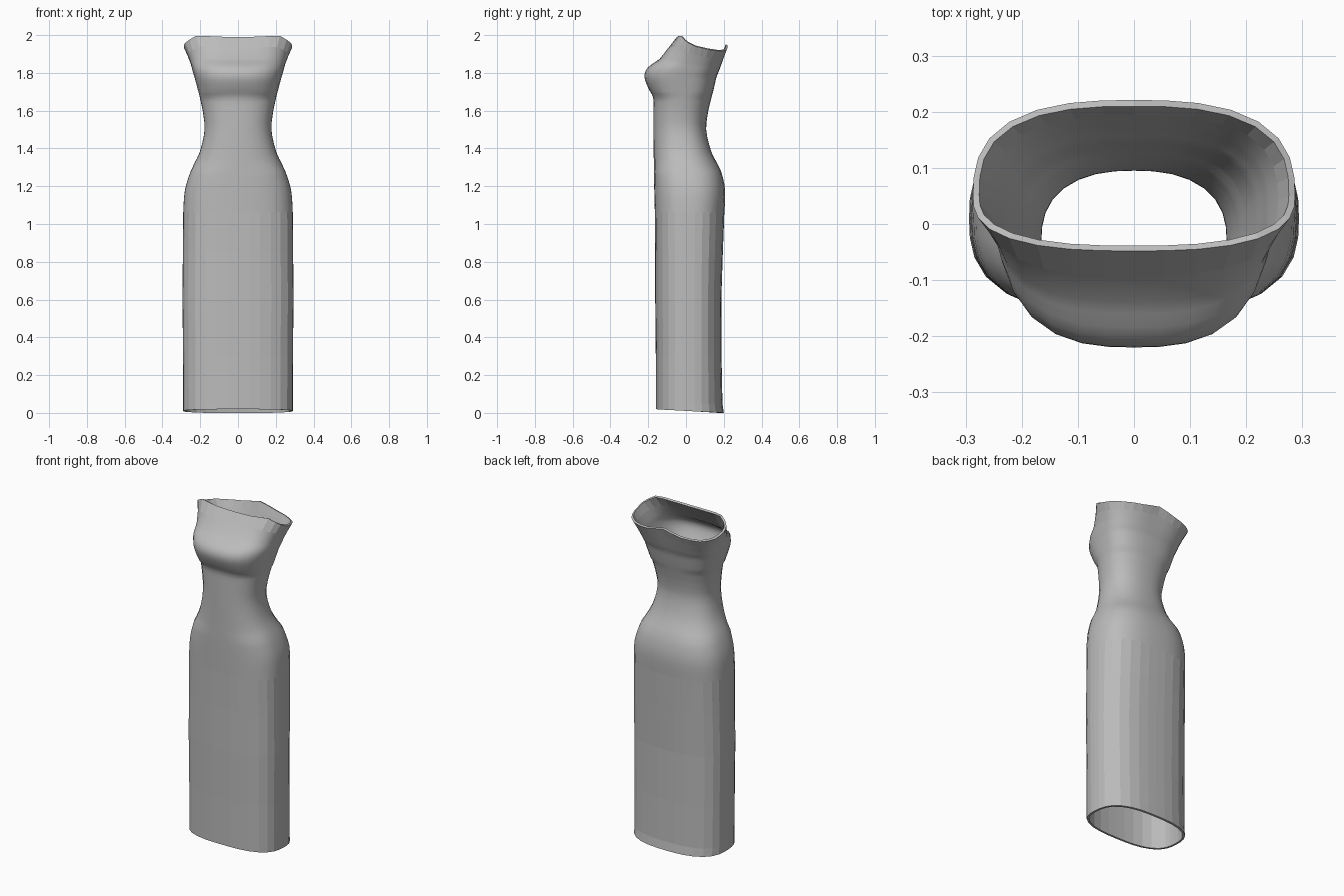
import bpy
import bmesh
from math import sin, cos, pi, radians

SEGMENTS = 32
BUST, HIP = 1.78, 1.06

cube = bpy.data.objects.get("Cube")
if cube:
    bpy.data.objects.remove(cube, do_unlink=True)

# Body sections: height, half width, front y, back y, y of the widest point
SECTIONS = [
    (0.01, .290, -.160, .200, .01), (0.05, .290, -.160, .193, .01),
    (0.30, .291, -.160, .188, .01), (0.60, .294, -.163, .187, .01),
    (0.85, .292, -.163, .195, .01), (1.06, .290, -.165, .203, .01),
    (1.18, .281, -.168, .207, .01), (1.28, .250, -.170, .185, .00),
    (1.38, .203, -.171, .135, -.02), (1.50, .177, -.172, .107, -.03),
    (1.60, .187, -.172, .118, -.02), (1.67, .202, -.174, .135, -.01),
    (1.72, .215, -.200, .148, .00), (1.78, .231, -.220, .162, .01),
    (1.83, .242, -.203, .177, .02), (1.88, .252, -.138, .190, .03),
    (1.94, .268, -.093, .205, .04), (2.00, .287, -.048, .221, .05),
]
# Neckline height by angle from the front centre
NECKLINE = [(0, 1.99), (25, 1.992), (43, 2.0), (62, 1.965), (90, 1.94),
            (115, 1.922), (135, 1.915), (155, 1.92), (180, 1.947)]


def spline(a, b, c, d, t):
    """Smooth value between b and c."""
    return b + t * (c - a + t * (2*a - 5*b + 4*c - d + t * (3*(b - c) + d - a))) / 2


def neckline(angle):
    for (a0, z0), (a1, z1) in zip(NECKLINE, NECKLINE[1:]):
        if angle <= a1:
            return z0 + (z1 - z0) * (angle - a0) / (a1 - a0)
    return NECKLINE[-1][1]


def refine(sections):
    """Add in-between sections on the curved upper body."""
    rows = []
    for i in range(len(sections) - 1):
        quad = [sections[min(max(i + k, 0), len(sections) - 1)] for k in (-1, 0, 1, 2)]
        steps = 3 if HIP <= sections[i][0] < 1.88 else 1
        for s in range(steps):
            row = [spline(*values, s / steps) for values in zip(*quad)]
            row[0] = quad[1][0] + (quad[2][0] - quad[1][0]) * s / steps
            rows.append(row)
    return rows + [list(sections[-1])]


def ring(bm, z, width, front, back, middle):
    """One rounded-box section with the neckline height worked in."""
    verts = []
    power = 2.4 if 1.3 < z < 1.68 else 2.7
    for i in range(SEGMENTS):
        a = 2 * pi * i / SEGMENTS
        s, c = sin(a), cos(a)
        r = (abs(s) ** power + abs(c) ** power) ** (-1 / power)
        depth = middle - front if c > 0 else back - middle
        turn = min(i, SEGMENTS - i) * 360 / SEGMENTS
        height = z
        if z > BUST:
            height = BUST + (z - BUST) * (neckline(turn) - BUST) / (2 - BUST)
        elif z < 0.02:
            height = 0.01 + 0.01 * c
        verts.append(bm.verts.new((width * r * s, middle - depth * r * c, height)))
    return verts


# Dress shell
bm = bmesh.new()
rings = [ring(bm, *row) for row in refine(SECTIONS)]
for low, high in zip(rings, rings[1:]):
    for i in range(SEGMENTS):
        j = (i + 1) % SEGMENTS
        face = bm.faces.new((low[i], low[j], high[j], high[i]))
        # The skirt and the neckline band keep flat facets
        face.smooth = HIP - 0.01 < face.calc_center_median().z and high is not rings[-1]
bmesh.ops.recalc_face_normals(bm, faces=bm.faces)
mesh = bpy.data.meshes.new("dress")
bm.to_mesh(mesh)
bm.free()
dress = bpy.data.objects.new("dress", mesh)
bpy.context.collection.objects.link(dress)

# Cloth thickness
shell = dress.modifiers.new("thickness", 'SOLIDIFY')
shell.thickness = 0.012
shell.offset = -1

# Grey cloth
cloth = bpy.data.materials.new("grey_cloth")
cloth.use_nodes = True
colour = (0.5, 0.5, 0.5, 1)
cloth.diffuse_color = colour
cloth.node_tree.nodes["Principled BSDF"].inputs["Base Color"].default_value = colour
mesh.materials.append(cloth)
